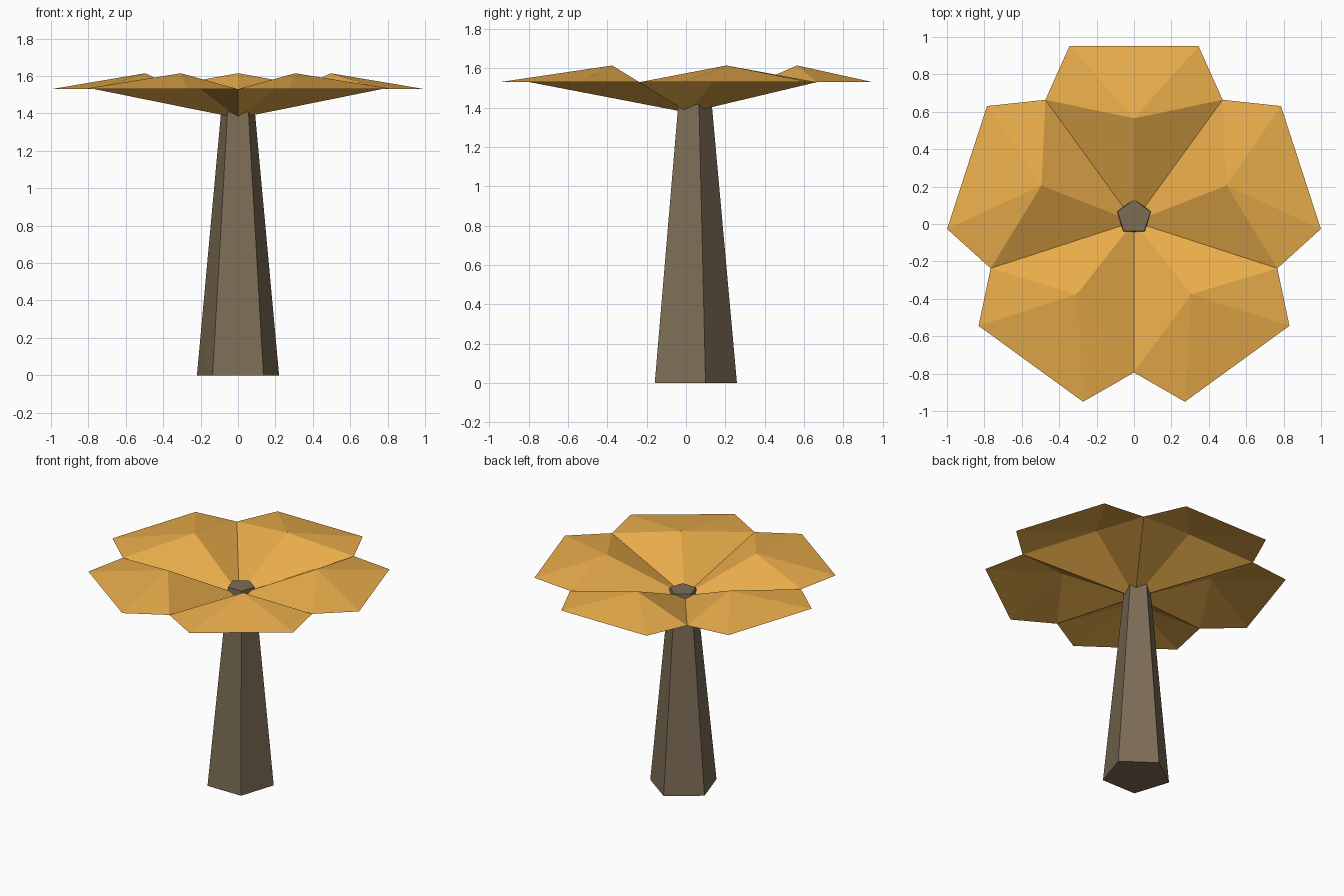
import bpy, bmesh
from math import sin, cos, radians

if "Cube" in bpy.data.objects:
    bpy.data.objects.remove(bpy.data.objects["Cube"])


def polar(radius, degrees, z, cy):
    a = radians(degrees)
    return (radius * cos(a), cy + radius * sin(a), z)


def material(name, rgb):
    m = bpy.data.materials.new(name)
    m.diffuse_color = (*rgb, 1)
    m.use_nodes = True
    m.node_tree.nodes["Principled BSDF"].inputs["Base Color"].default_value = m.diffuse_color
    return m


def finish(bm, name, mat):
    mesh = bpy.data.meshes.new(name)
    bm.to_mesh(mesh)
    bm.free()
    mesh.materials.append(mat)
    obj = bpy.data.objects.new(name, mesh)
    bpy.context.collection.objects.link(obj)
    return obj


gold = material("gold", (0.82, 0.42, 0.07))
bark = material("bark", (0.20, 0.15, 0.09))

# Trunk: tapered five-sided column, corner towards the back
bm = bmesh.new()
rings = [[bm.verts.new(polar(r, 90 + 72 * i, z, cy)) for i in range(5)]
         for r, z, cy in ((0.231, 0.0, 0.028), (0.093, 1.43, 0.037))]
low, top = rings
for i in range(5):
    j = (i + 1) % 5
    bm.faces.new((low[i], low[j], top[j], top[i]))
bm.faces.new(low[::-1])
bm.faces.new(top)
finish(bm, "trunk", bark)

# Canopy: five folded petals, each with a raised peak and a level rim
RIM, PEAK, APEX = 1.53, 1.615, 1.375
CY = 0.012
for i in range(5):
    a = 90 + 72 * i
    bm = bmesh.new()
    apex = bm.verts.new((0, CY, APEX))
    peak = bm.verts.new(polar(0.52, a, PEAK, 0.045))
    rim = [bm.verts.new(polar(r, a + d, RIM, CY))
           for r, d in ((0.806, -36), (1.0, -20.2), (1.0, 20.2), (0.806, 36))]
    outline = [apex] + rim
    for k in range(5):
        bm.faces.new((outline[k], outline[(k + 1) % 5], peak))
    finish(bm, f"petal_{i + 1}", gold)
